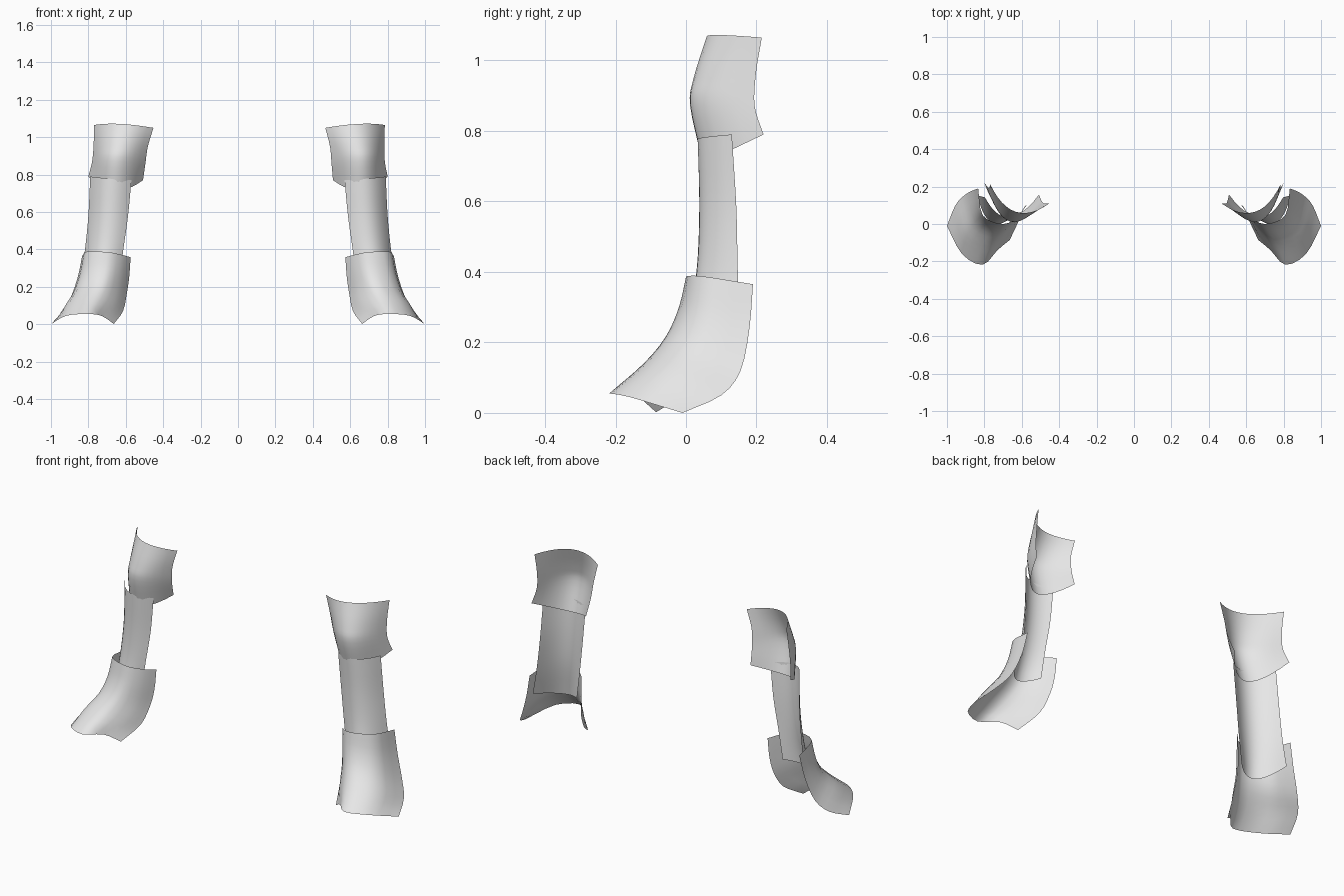
import bpy
import bmesh
from mathutils import Vector

steel = bpy.data.materials.new("light_grey")
steel.diffuse_color = (0.8, 0.8, 0.8, 1)


def arc(p, t):
    """Curve through three points, spaced by chord length, t from 0 to 1."""
    d1, d2 = (p[1] - p[0]).length, (p[2] - p[1]).length
    q = d1 / (d1 + d2)
    return (p[0] * ((t - q) * (t - 1) / q) + p[1] * (t * (t - 1) / (q * (q - 1)))
            + p[2] * (t * (t - q) / (1 - q)))


def spline(rows, s):
    """Catmull-Rom point along a list of points, s from 0 to 1."""
    n = len(rows) - 1
    i = min(int(s * n), n - 1)
    t = s * n - i
    b, c = rows[i], rows[i + 1]
    a = rows[i - 1] if i else b * 2 - c
    d = rows[i + 2] if i + 2 <= n else c * 2 - b
    return 0.5 * (2 * b + (c - a) * t + (2 * a - 5 * b + 4 * c - d) * t * t
                  + (3 * b - a - 3 * c + d) * t ** 3)


def plate(name, side, *edges, lean=0.0, across=12, along=12):
    """Open curved shell lofted across lengthwise lines, from inner edge to outer edge."""
    edges = [[Vector(v) for v in e] for e in edges]
    curve = arc if len(edges) == 3 else spline
    bm = bmesh.new()
    grid = []
    for j in range(along + 1):
        p = [spline(e, j / along) for e in edges]
        row = [curve(p, i / across) for i in range(across + 1)]
        shift = lean * (1 - j / along)
        grid.append([bm.verts.new(((v.x - shift) * side, v.y, v.z)) for v in row])
    for j in range(along):
        for i in range(across):
            f = [grid[j][i], grid[j + 1][i], grid[j + 1][i + 1], grid[j][i + 1]]
            bm.faces.new(f if side > 0 else f[::-1])
    for f in bm.faces:
        f.smooth = True
    me = bpy.data.meshes.new(name)
    bm.to_mesh(me)
    bm.free()
    me.materials.append(steel)
    ob = bpy.data.objects.new(name, me)
    bpy.context.collection.objects.link(ob)


for label, side in (("right", 1), ("left", -1)):
    # thigh guard, pinched at mid height
    plate(label + "_thigh_guard", side,
          [(0.467, 0.11, 1.05), (0.492, 0.11, 0.95), (0.50, 0.125, 0.86), (0.508, 0.157, 0.77)],
          [(0.625, 0.06, 1.07), (0.645, 0.022, 0.95), (0.657, 0.012, 0.87), (0.655, 0.047, 0.71)],
          [(0.785, 0.215, 1.065), (0.782, 0.198, 0.96), (0.785, 0.195, 0.87), (0.80, 0.22, 0.79)],
          lean=0.015 if side < 0 else 0.0)
    # shin guard, its lower end tucked inside the foot guard
    plate(label + "_shin_guard", side,
          [(0.57, 0.07, 0.77), (0.588, 0.07, 0.58), (0.613, 0.06, 0.40), (0.635, 0.055, 0.24)],
          [(0.67, 0.033, 0.777), (0.685, 0.038, 0.58), (0.705, 0.03, 0.40), (0.73, 0.0, 0.215)],
          [(0.79, 0.13, 0.79), (0.80, 0.143, 0.58), (0.818, 0.147, 0.40), (0.838, 0.155, 0.25)])
    # flared foot guard
    plate(label + "_foot_guard", side,
          [(0.574, 0.10, 0.358), (0.582, 0.095, 0.25), (0.595, 0.075, 0.16),
           (0.615, 0.02, 0.07), (0.664, -0.085, 0.002)],
          [(0.625, 0.037, 0.372), (0.632, 0.022, 0.28), (0.645, 0.0, 0.19),
           (0.672, -0.055, 0.11), (0.73, -0.14, 0.045)],
          [(0.70, 0.0, 0.386), (0.71, -0.02, 0.30), (0.73, -0.057, 0.217),
           (0.77, -0.12, 0.14), (0.81, -0.218, 0.055)],
          [(0.808, 0.045, 0.388), (0.828, 0.032, 0.28), (0.858, 0.0, 0.19),
           (0.902, -0.065, 0.115), (0.92, -0.16, 0.045)],
          [(0.833, 0.19, 0.365), (0.86, 0.18, 0.24), (0.905, 0.155, 0.12),
           (0.955, 0.10, 0.05), (1.0, -0.01, 0.0)])
